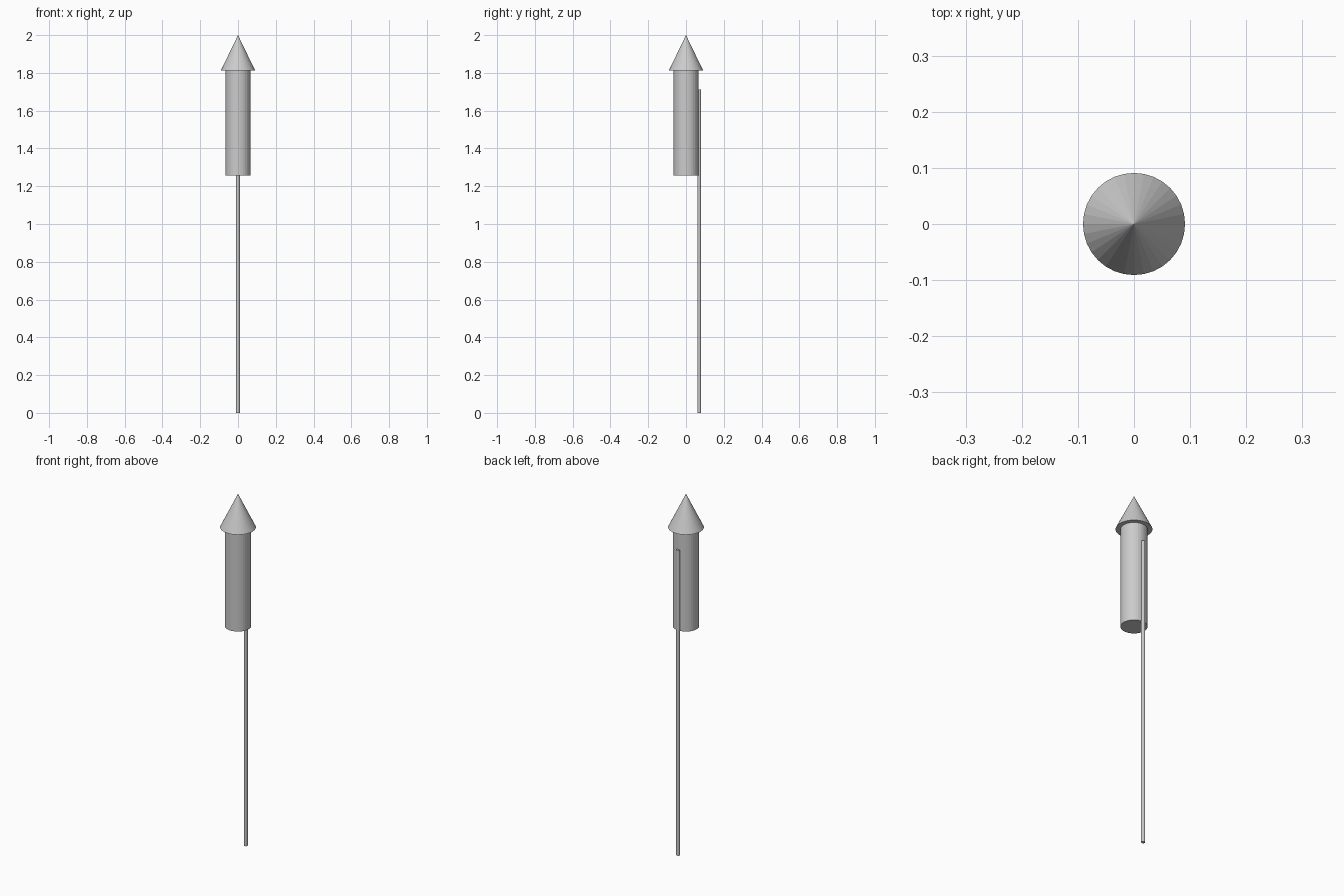
import bpy

if "Cube" in bpy.data.objects:
    bpy.data.objects.remove(bpy.data.objects["Cube"])


def cone(name, r_bottom, r_top, z0, z1, y=0.0, sides=32):
    """Closed, flat-shaded cone or cylinder standing between z0 and z1."""
    bpy.ops.mesh.primitive_cone_add(vertices=sides, radius1=r_bottom, radius2=r_top,
                                    depth=z1 - z0, location=(0, y, (z0 + z1) / 2))
    obj = bpy.context.object
    obj.name = name
    return obj


# Firework body tube
cone("body_tube", 0.067, 0.067, 1.258, 1.812)

# Pointed cap overhanging the tube
cone("nose_cone", 0.091, 0.0, 1.812, 2.0)

# Guide stick fixed to the back of the tube
cone("guide_stick", 0.0095, 0.0095, 0.0, 1.713, y=0.07, sides=12)
